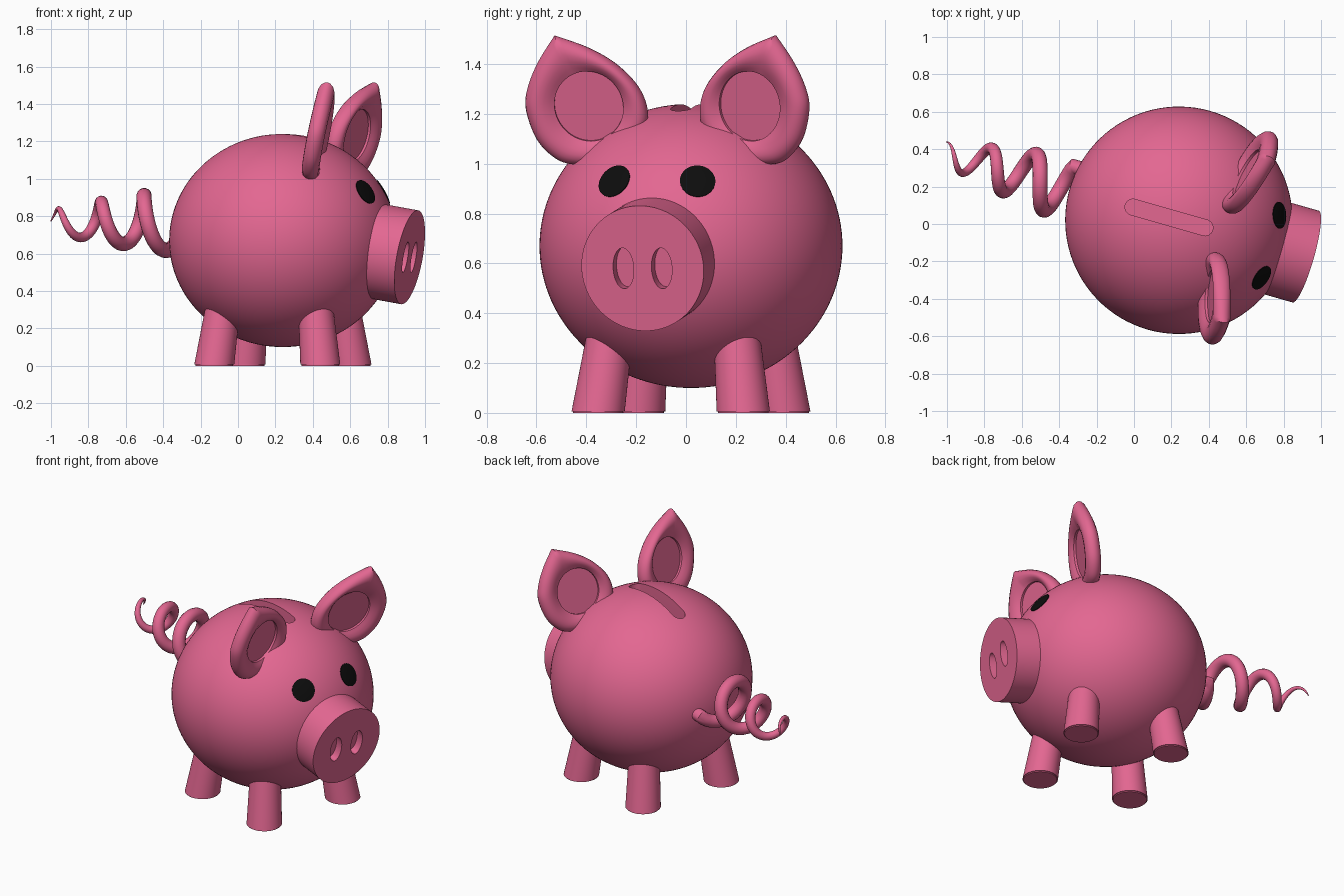
import bpy, bmesh, math
from math import sin, cos, pi, radians
from mathutils import Matrix, Vector

if "Cube" in bpy.data.objects:
    bpy.data.objects.remove(bpy.data.objects["Cube"])

# Pig frame: local x = forward, y = its left; turned a little toward the front
PIG = Matrix.Translation((0.24, 0.02, 0)) @ Matrix.Rotation(radians(-16), 4, 'Z')
MID = Vector((0, 0, 0.67))
RAD = Vector((0.608, 0.608, 0.57))


def material(name, rgb):
    m = bpy.data.materials.new(name)
    m.diffuse_color = (*rgb, 1)
    m.use_nodes = True
    m.node_tree.nodes["Principled BSDF"].inputs["Base Color"].default_value = m.diffuse_color
    return m


PINK = material("pink", (0.77, 0.135, 0.285))
BLACK = material("black", (0.004, 0.004, 0.004))


def activate(ob):
    bpy.ops.object.select_all(action='DESELECT')
    ob.select_set(True)
    bpy.context.view_layer.objects.active = ob


def smooth(ob, angle=35):
    activate(ob)
    bpy.ops.object.shade_smooth_by_angle(angle=radians(angle))


def make(name, bm, mat=PINK):
    bmesh.ops.recalc_face_normals(bm, faces=bm.faces)
    bm.transform(PIG)
    me = bpy.data.meshes.new(name)
    bm.to_mesh(me)
    bm.free()
    me.materials.append(mat)
    ob = bpy.data.objects.new(name, me)
    bpy.context.collection.objects.link(ob)
    return ob


def cut(ob, cutter):
    cutter.hide_render = True
    mod = ob.modifiers.new("cut", 'BOOLEAN')
    mod.operation = 'DIFFERENCE'
    mod.solver = 'EXACT'
    mod.object = cutter
    activate(ob)
    bpy.ops.object.modifier_apply(modifier=mod.name)
    bpy.data.objects.remove(cutter)


def cylinder(bm, r1, r2, depth, matrix, seg=64):
    return bmesh.ops.create_cone(bm, cap_ends=True, segments=seg, radius1=r1,
                                 radius2=r2, depth=depth, matrix=matrix)['verts']


def bridge(bm, a, b):
    n = len(a)
    for i in range(n):
        bm.faces.new((a[i], a[(i + 1) % n], b[(i + 1) % n], b[i]))


# Body with coin slot
bm = bmesh.new()
bmesh.ops.create_uvsphere(bm, u_segments=96, v_segments=64, radius=1,
                          matrix=Matrix.Translation(MID) @ Matrix.Diagonal((*RAD, 1)))
body = make("body", bm)
bm = bmesh.new()
low, high = [], []
for k in range(32):
    a = 2 * pi * (k + 0.5) / 32
    x = -0.055 + (0.2 if cos(a) > 0 else -0.2) + 0.043 * cos(a)
    low.append(bm.verts.new((x, 0.043 * sin(a), 1.11)))
    high.append(bm.verts.new((x, 0.043 * sin(a), 1.4)))
bridge(bm, low, high)
bm.faces.new(low)
bm.faces.new(high)
cut(body, make("slot_cutter", bm))
smooth(body)

# Snout, tipped slightly down, with two nostrils
SNOUT = Matrix.Translation((0.705, 0, 0.58)) @ Matrix.Rotation(radians(100), 4, 'Y')
bm = bmesh.new()
cylinder(bm, 0.255, 0.255, 0.19, SNOUT @ Matrix.Translation((0, 0, -0.095)), 96)
snout = make("snout", bm)
for side in (-1, 1):
    bm = bmesh.new()
    cylinder(bm, 1, 1, 0.1, SNOUT @ Matrix.Translation((0, side * 0.08, 0))
             @ Matrix.Diagonal((0.083, 0.043, 1, 1)), 48)
    cut(snout, make("nostril_cutter", bm))
smooth(snout)

# Legs, leaning in toward the belly
for fx, end in ((1, "front"), (-1, "back")):
    for fy, hand in ((1, "left"), (-1, "right")):
        bm = bmesh.new()
        px, py = fx * 0.295, fy * 0.303
        for v in cylinder(bm, 0.107, 0.091, 0.36, Matrix.Translation((px, py, 0.18)), 48):
            v.co.x -= px * 0.4 * v.co.z
            v.co.y -= py * 0.4 * v.co.z
        rim = [e for e in bm.edges if all(v.co.z < 0.01 for v in e.verts)]
        bmesh.ops.bevel(bm, geom=rim, offset=0.006, segments=2, affect='EDGES')
        smooth(make(f"{end}_{hand}_leg", bm))

# Ears: pointed outline blended through a rounded rim into a sunken oval
OUTLINE = [(0.46, 1.515), (0.53, 1.41), (0.576, 1.31), (0.59, 1.22), (0.555, 1.1),
           (0.49, 1.025), (0.42, 0.998), (0.32, 1.005), (0.2, 1.06), (0.125, 1.14),
           (0.112, 1.22), (0.143, 1.31), (0.225, 1.4), (0.33, 1.465), (0.46, 1.515)]


def spline(pts, steps=6):
    p = [Vector(q) for q in pts]
    p = [p[0] * 2 - p[1]] + p + [p[-1] * 2 - p[-2]]
    out = []
    for i in range(1, len(p) - 2):
        a, b, c, d = p[i - 1:i + 3]
        for k in range(steps):
            t = k / steps
            out.append(0.5 * (2 * b + (c - a) * t + (2 * a - 5 * b + 4 * c - d) * t * t
                              + (3 * b - a - 3 * c + d) * t ** 3))
    return out


RIM = [(0.03, 0.016), (0.12, 0.033), (0.28, 0.044), (0.45, 0.047), (0.65, 0.043),
       (0.85, 0.032), (1.0, 0.022), (1.0, 0.008)]
edge = spline(OUTLINE)
hub = Vector((0.34, 1.235))
for side, hand in ((1, "left"), (-1, "right")):
    bm = bmesh.new()

    def ring(t, h):
        verts = []
        for q in edge:
            d = (q - hub).normalized()
            oval = hub + Vector((d.x * 0.135, d.y * 0.14))
            l, z = q.lerp(oval, t)
            f = 0.295 + 0.22 * (l - 0.35) + 0.21 * (z - 1.22)
            n = Vector((1, -0.22, -0.21)).normalized() * h
            verts.append(bm.verts.new((f + n.x, side * (l + n.y), z + n.z)))
        return verts

    outer = ring(0, 0)
    for face in (1, -1):
        last = outer
        for t, h in RIM:
            nxt = ring(t, h * face)
            bridge(bm, last, nxt)
            last = nxt
        bm.faces.new(last)
    smooth(make(f"{hand}_ear", bm), 40)

# Eyes: thin round plates that follow the body
for side, hand in ((1, "left"), (-1, "right")):
    c = Vector((0.51, side * 0.174, 0.93)) - MID
    n = Vector((c.x / RAD.x ** 2, c.y / RAD.y ** 2, c.z / RAD.z ** 2)).normalized()
    u = n.cross(Vector((0, 0, 1))).normalized()
    w = n.cross(u)
    bm = bmesh.new()
    last = None
    for r, lift in ((0.071, 0.995), (0.071, 1.007), (0.05, 1.009), (0.025, 1.01)):
        loop = []
        for k in range(48):
            a = 2 * pi * k / 48
            p = c + r * (u * cos(a) + w * sin(a))
            s = math.sqrt(sum((p[i] / RAD[i]) ** 2 for i in range(3)))
            loop.append(bm.verts.new(MID + p * lift / s))
        if last:
            bridge(bm, last, loop)
        last = loop
    bm.faces.new(last)
    smooth(make(f"{hand}_eye", bm, BLACK))

# Curly tail: tapering corkscrew
path = [(-0.5, 0.115, 0.675, 0.04), (-0.57, 0.12, 0.672, 0.04)]
N = 110
for k in range(N + 1):
    u = k / N
    turn = radians(320 - 1040 * u)
    r = 0.16 - 0.1 * u
    path.append((-0.619 - 0.69 * u, r * cos(turn), 0.772 + r * sin(turn),
                 0.038 * (1 - u ** 3) + 0.003))
cu = bpy.data.curves.new("tail", 'CURVE')
cu.dimensions = '3D'
cu.bevel_depth = 1.0
cu.bevel_resolution = 6
cu.use_fill_caps = True
sp = cu.splines.new('POLY')
sp.points.add(len(path) - 1)
for pt, (x, y, z, r) in zip(sp.points, path):
    pt.co = (*(PIG @ Vector((x, y, z))), 1)
    pt.radius = r
cu.materials.append(PINK)
tail = bpy.data.objects.new("tail", cu)
bpy.context.collection.objects.link(tail)
activate(tail)
bpy.ops.object.convert(target='MESH')
smooth(bpy.context.view_layer.objects.active, 50)
